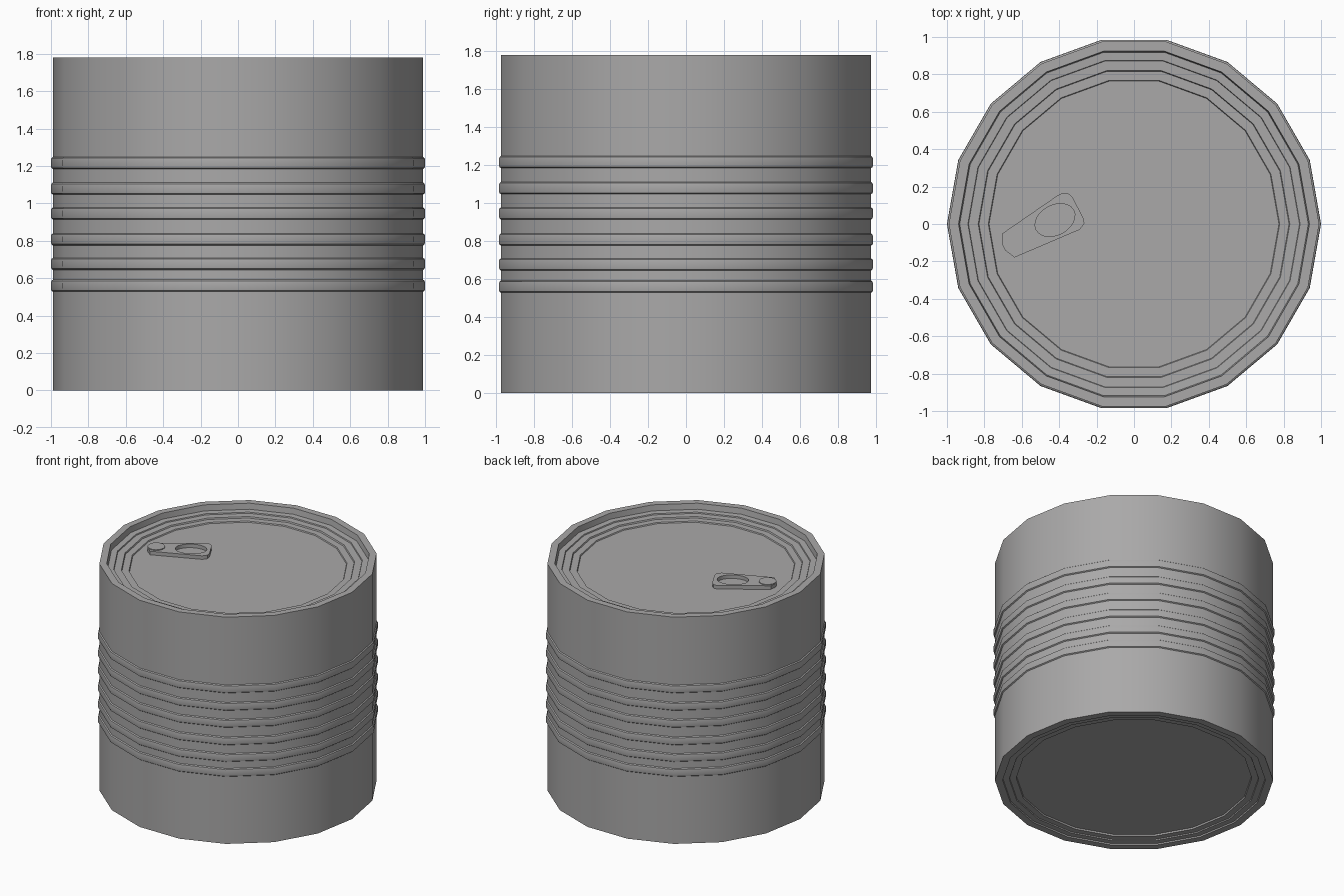
import bpy, bmesh, math

if "Cube" in bpy.data.objects:
    bpy.data.objects.remove(bpy.data.objects["Cube"])

SIDES = 18
metal = bpy.data.materials.new("grey_metal")
metal.diffuse_color = (0.40, 0.395, 0.395, 1)
metal.use_nodes = True
metal.node_tree.nodes["Principled BSDF"].inputs["Base Color"].default_value = metal.diffuse_color


def finish(obj):
    obj.data.materials.clear()
    obj.data.materials.append(metal)
    bpy.ops.object.select_all(action='DESELECT')
    obj.select_set(True)
    bpy.context.view_layer.objects.active = obj
    bpy.ops.object.shade_smooth_by_angle(angle=math.radians(30))


def lathe(name, profile, sides, cx=0, cy=0, cap_start=False, cap_end=False):
    """Revolve (radius, z) points, listed bottom to top along the outside."""
    bm = bmesh.new()
    rings = []
    for r, z in profile:
        rings.append([bm.verts.new((cx + r * math.cos(2 * math.pi * i / sides),
                                    cy + r * math.sin(2 * math.pi * i / sides), z))
                      for i in range(sides)])
    for a, b in zip(rings, rings[1:]):
        for i in range(sides):
            j = (i + 1) % sides
            bm.faces.new((a[i], a[j], b[j], b[i]))
    if cap_start:
        bm.faces.new(rings[0][::-1])
    if cap_end:
        bm.faces.new(rings[-1])
    mesh = bpy.data.meshes.new(name)
    bm.to_mesh(mesh)
    bm.free()
    obj = bpy.data.objects.new(name, mesh)
    bpy.context.collection.objects.link(obj)
    finish(obj)
    return obj


# Can wall with six raised ribs
wall = [(0.99, 0.0)]
for zc in (0.56, 0.677, 0.808, 0.946, 1.079, 1.216):
    wall += [(0.99, zc - 0.032), (0.998, zc - 0.026), (1.0, zc - 0.015),
             (1.0, zc + 0.015), (0.998, zc + 0.026), (0.99, zc + 0.032)]
wall.append((0.99, 1.78))
lathe("can_wall", wall, SIDES)

# Stepped, sunken lid with rim
lid = [(0.99, 1.78), (0.938, 1.78), (0.932, 1.735), (0.888, 1.733), (0.885, 1.725),
       (0.833, 1.724), (0.829, 1.714), (0.779, 1.714), (0.775, 1.706)]
lathe("lid", lid, SIDES, cap_end=True)

# Stepped, slightly sunken base
base = [(0.835, 0.03), (0.838, 0.018), (0.885, 0.018), (0.888, 0.010),
        (0.932, 0.010), (0.935, 0.0), (0.99, 0.0)]
lathe("base", base, SIDES, cap_start=True)

# Pull tab: flat tapered plate with an oval finger hole
outline = [(-0.703, -0.05), (-0.41, 0.152), (-0.38, 0.167), (-0.356, 0.167),
           (-0.33, 0.145), (-0.272, 0.035), (-0.265, 0.003), (-0.29, -0.03),
           (-0.639, -0.179), (-0.69, -0.14), (-0.707, -0.10)]
tilt = math.radians(28)
hole = []
for i in range(24):
    t = 2 * math.pi * i / 24
    u, v = 0.113 * math.cos(t), 0.08 * math.sin(t)
    hole.append((-0.4225 + u * math.cos(tilt) - v * math.sin(tilt),
                 0.021 + u * math.sin(tilt) + v * math.cos(tilt)))
curve = bpy.data.curves.new("pull_tab", 'CURVE')
curve.dimensions = '2D'
curve.fill_mode = 'BOTH'
curve.extrude = 0.014
for pts in (outline, hole):
    s = curve.splines.new('POLY')
    s.points.add(len(pts) - 1)
    for p, (x, y) in zip(s.points, pts):
        p.co = (x, y, 0, 1)
    s.use_cyclic_u = True
tab = bpy.data.objects.new("pull_tab", curve)
tab.location.z = 1.722
bpy.context.collection.objects.link(tab)
bpy.ops.object.select_all(action='DESELECT')
tab.select_set(True)
bpy.context.view_layer.objects.active = tab
bpy.ops.object.convert(target='MESH')
finish(bpy.context.view_layer.objects.active)

# Rivet holding the tab
lathe("tab_rivet", [(0.0615, 1.706), (0.0615, 1.742)], 24, -0.644, -0.094, cap_end=True)
